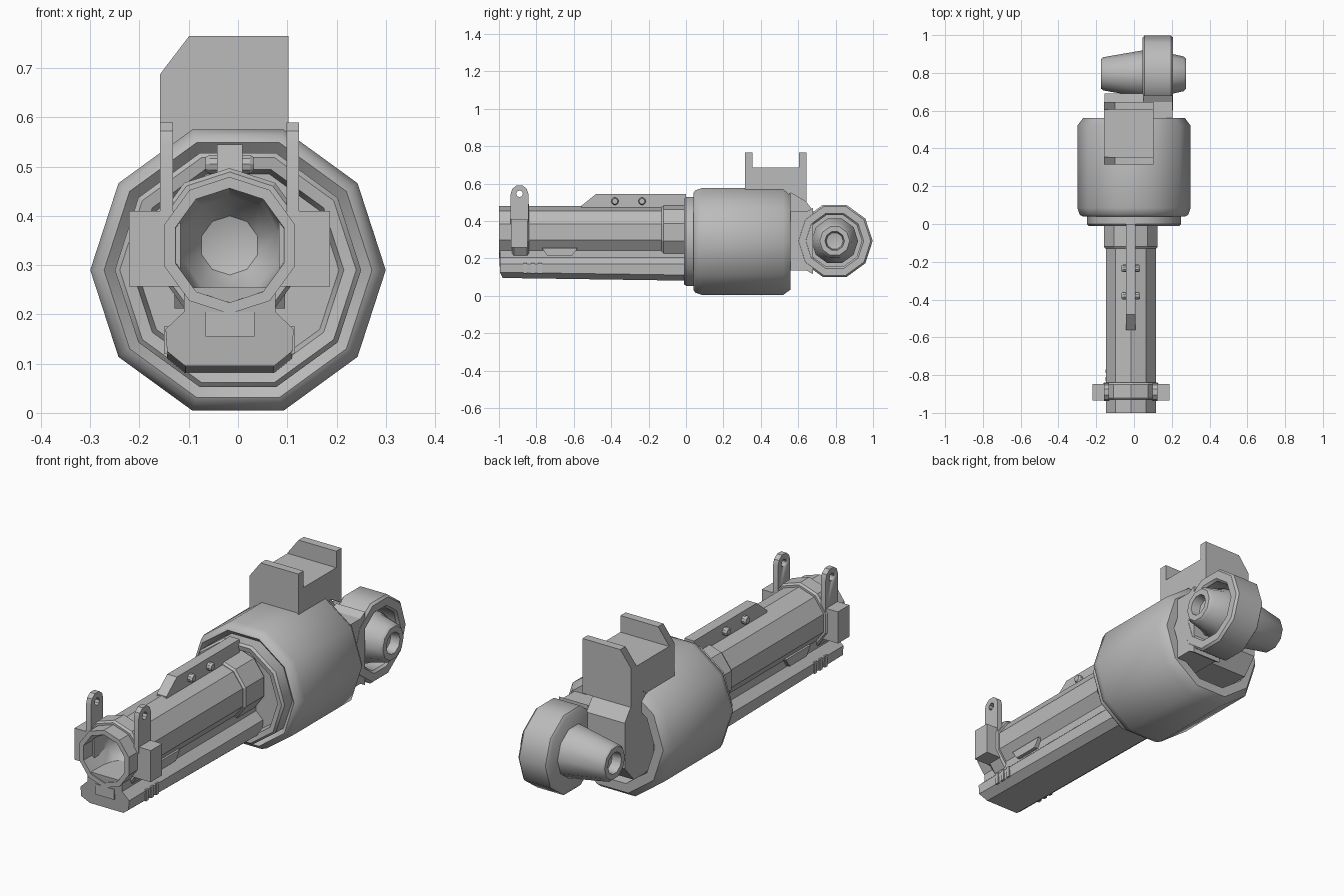
import bpy, bmesh, math
from mathutils import Vector

if "Cube" in bpy.data.objects:
    bpy.data.objects.remove(bpy.data.objects["Cube"], do_unlink=True)

grey = bpy.data.materials.new("plain_grey")
grey.use_nodes = True
grey.diffuse_color = (0.5, 0.5, 0.5, 1)
grey.node_tree.nodes["Principled BSDF"].inputs["Base Color"].default_value = (0.5, 0.5, 0.5, 1)


def finish(name, bm, smooth=20):
    bmesh.ops.remove_doubles(bm, verts=bm.verts, dist=1e-5)
    bmesh.ops.recalc_face_normals(bm, faces=bm.faces)
    mesh = bpy.data.meshes.new(name)
    bm.to_mesh(mesh)
    bm.free()
    mesh.materials.append(grey)
    obj = bpy.data.objects.new(name, mesh)
    bpy.context.collection.objects.link(obj)
    bpy.ops.object.select_all(action="DESELECT")
    obj.select_set(True)
    bpy.context.view_layer.objects.active = obj
    bpy.ops.object.shade_smooth_by_angle(angle=math.radians(smooth))
    return obj


def lathe(name, profile, axis, a, b, sides=10, phase=0, smooth=20):
    """Spin (radius, distance) pairs about an axis through (a, b)."""
    bm = bmesh.new()
    rings = []
    for r, h in profile:
        ring = []
        for i in range(sides):
            t = math.radians(phase) + math.tau * i / sides
            u, v = a + r * math.cos(t), b + r * math.sin(t)
            ring.append(bm.verts.new((u, h, v) if axis == "y" else (h, u, v)))
        rings.append(ring)
    for p, q in zip(rings, rings[1:]):
        for i in range(sides):
            j = (i + 1) % sides
            bm.faces.new((p[i], p[j], q[j], q[i]))
    return finish(name, bm, smooth)


def extrude_bm(profile, axis, lo, hi):
    """Prism from (y, z) points along x, or (x, z) points along y."""
    bm = bmesh.new()
    ends = []
    for h in (lo, hi):
        ends.append([bm.verts.new((h, u, v) if axis == "x" else (u, h, v)) for u, v in profile])
    n = len(profile)
    bm.faces.new(ends[0])
    bm.faces.new(ends[1])
    for i in range(n):
        j = (i + 1) % n
        bm.faces.new((ends[0][i], ends[0][j], ends[1][j], ends[1][i]))
    return bm


def prism(name, profile, axis, lo, hi):
    return finish(name, extrude_bm(profile, axis, lo, hi))


def box(name, x, y, z):
    return prism(name, [(y[0], z[0]), (y[1], z[0]), (y[1], z[1]), (y[0], z[1])], "x", *x)


CX, CZ = -0.017, 0.34      # barrel axis
DZ = 0.29                  # drum axis

# Drum body with hollow back, and the recessed front collar
lathe("drum", [(0, 0.06), (0.25, 0.06), (0.272, 0.04), (0.288, 0.05), (0.3, 0.085), (0.3, 0.52),
               (0.27, 0.56), (0.225, 0.56), (0.215, 0.47), (0, 0.47)], "y", 0, DZ, smooth=40)
lathe("front_collar", [(0, 0.03), (0.205, 0.03), (0.215, -0.005), (0.24, -0.01), (0.25, 0),
                       (0.25, 0.06), (0, 0.06)], "y", 0, DZ, smooth=40)

# Barrel with rounded blind bore, front band and rear sleeve
lathe("barrel", [(0, -0.75), (0.06, -0.77), (0.1, -0.83), (0.114, -0.9), (0.116, -1),
                 (0.139, -1), (0.139, 0.03), (0, 0.03)], "y", CX, CZ, phase=18, smooth=33)
for part, r, y0, y1 in (("muzzle_band", 0.157, -0.93, -0.84), ("rear_sleeve", 0.15, -0.13, 0.03)):
    lathe(part, [(0.12, y0), (r - 0.008, y0), (r, y0 + 0.01), (r, y1 - 0.01), (r - 0.008, y1),
                 (0.12, y1)], "y", CX, CZ, phase=18)

# Top rail with cross pins
prism("top_rail", [(-0.56, 0.46), (-0.56, 0.48), (-0.48, 0.545), (0, 0.545), (0, 0.46)], "x", -0.043, 0.009)
for y in (-0.38, -0.235):
    lathe("rail_pin", [(0, -0.066), (0.015, -0.066), (0.02, -0.058), (0.02, 0.024),
                       (0.015, 0.032), (0, 0.032)], "x", y, 0.505)

# Lower rail: chamfered section, slanted nose, deeper towards the back
half = [(0.09, 0.095), (0.127, 0.125), (0.13, 0.17), (0.093, 0.205), (0.093, 0.255)]
section = [(CX + x, z) for x, z in half] + [(CX - x, z) for x, z in reversed(half)]
bm = extrude_bm(section, "y", -0.98, 0.03)
for v in bm.verts:
    if v.co.y > 0:
        v.co.z -= 0.015 if v.co.z < 0.15 else 0
    elif v.co.z > 0.12:
        v.co.y -= 0.015
finish("lower_rail", bm)
box("nose_panel", (-0.066, 0.034), (-0.998, -0.98), (0.155, 0.205))

# Paired side parts: sight ears, lugs, lower rail trim
for side, word in ((-1, "right"), (1, "left")):
    def span(a, b):
        return sorted((CX + side * a, CX + side * b))

    outline = [(-0.937, 0.38), (-0.937, 0.545)]
    outline += [(-0.89 + 0.047 * math.cos(math.radians(t)), 0.545 + 0.047 * math.sin(math.radians(t)))
                for t in (145, 110, 70, 35)]
    outline += [(-0.843, 0.545), (-0.843, 0.38)]
    ear = prism(word + "_sight_ear", outline, "x", *span(0.115, 0.141))
    cutter = lathe("hole_cutter", [(0, -0.3), (0.018, -0.3), (0.018, 0.3), (0, 0.3)], "x", -0.89, 0.545, 8)
    cutter.hide_render = True
    mod = ear.modifiers.new("hole", "BOOLEAN")
    mod.object = cutter
    mod.solver = "EXACT"
    bpy.context.view_layer.objects.active = ear
    bpy.ops.object.modifier_apply(modifier=mod.name)
    bpy.data.objects.remove(cutter, do_unlink=True)

    box(word + "_lug", span(0.1, 0.204), (-0.935, -0.847), (0.257, 0.41))
    prism(word + "_latch", [(-0.77, 0.255), (-0.74, 0.212), (-0.61, 0.212), (-0.58, 0.255)],
          "x", *span(0.08, 0.112))
    for i in range(3):
        y = -0.87 + 0.04 * i
        box(word + "_grip_rib", span(0.1, 0.133), (y, y + 0.02), (0.12, 0.175))

# Open-topped bracket on the drum, one upper corner cut away
bm = extrude_bm([(0.315, 0.5), (0.315, 0.765), (0.355, 0.765), (0.355, 0.685), (0.605, 0.685),
                 (0.605, 0.765), (0.645, 0.765), (0.645, 0.5), (0.56, 0.55), (0.5, 0.5)], "x", -0.158, 0.103)
bmesh.ops.bisect_plane(bm, geom=bm.verts[:] + bm.edges[:] + bm.faces[:], plane_co=Vector((-0.158, 0, 0.688)),
                       plane_no=Vector((-0.08, 0, 0.061)), clear_outer=True)
bmesh.ops.holes_fill(bm, edges=[e for e in bm.edges if e.is_boundary])
finish("top_bracket", bm)
prism("back_block", [(0.46, 0.56), (0.645, 0.56), (0.645, 0.5), (0.69, 0.44), (0.69, 0.22),
                     (0.62, 0.14), (0.46, 0.14)], "x", -0.155, 0.05)

# Rear arm, ring and the tapered cross hub
RY, RZ = 0.795, 0.293
prism("rear_arm", [(0.46, 0.135), (0.645, 0.135), (0.68, 0.115), (0.68, 0.47), (0.645, 0.45), (0.46, 0.45)],
      "x", 0.05, 0.205)
lathe("rear_ring", [(0, 0.045), (0.19, 0.045), (0.203, 0.055), (0.203, 0.195), (0.193, 0.206),
                    (0.155, 0.206), (0.145, 0.195), (0.145, 0.08), (0, 0.08)], "x", RY, RZ, smooth=40)
lathe("cross_hub", [(0, -0.12), (0.045, -0.13), (0.052, -0.175), (0.078, -0.175), (0.088, -0.163),
                    (0.125, 0.05), (0.125, 0.15), (0.108, 0.19), (0.092, 0.262), (0.08, 0.275),
                    (0.052, 0.275), (0.045, 0.23), (0, 0.22)], "x", RY, RZ, smooth=40)
